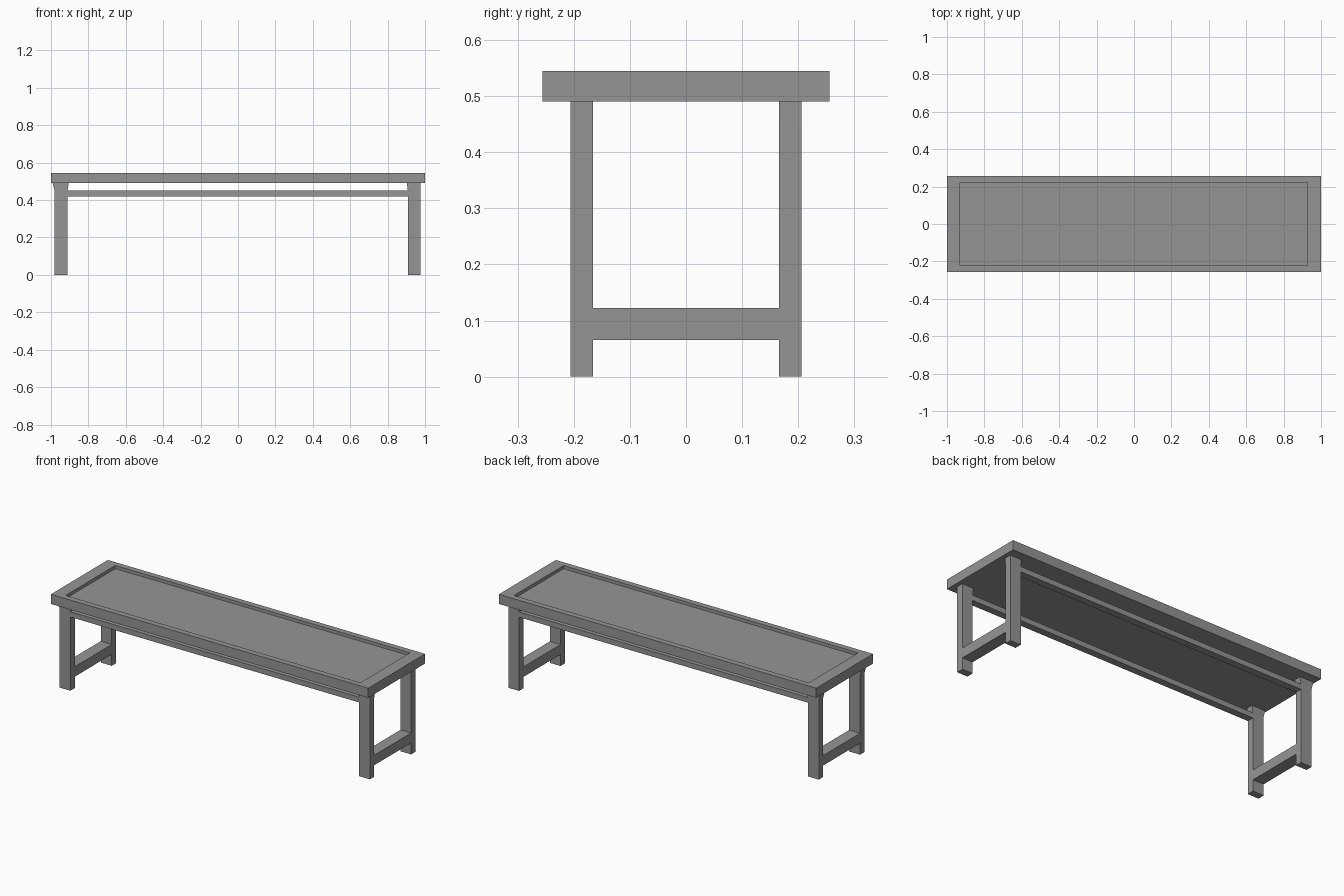
import bpy, bmesh

cube = bpy.data.objects.get("Cube")
if cube:
    bpy.data.objects.remove(cube, do_unlink=True)

grey = bpy.data.materials.new("plain_grey")
grey.use_nodes = True
grey.diffuse_color = (0.3, 0.3, 0.3, 1)
grey.node_tree.nodes["Principled BSDF"].inputs["Base Color"].default_value = (0.3, 0.3, 0.3, 1)


def finish(name, bm):
    bmesh.ops.recalc_face_normals(bm, faces=bm.faces)
    mesh = bpy.data.meshes.new(name)
    bm.to_mesh(mesh)
    bm.free()
    mesh.materials.append(grey)
    obj = bpy.data.objects.new(name, mesh)
    bpy.context.collection.objects.link(obj)
    return obj


def box(x, y, z):
    """Box from (low, high) ranges on each axis."""
    bm = bmesh.new()
    bmesh.ops.create_cube(bm, size=1)
    for v in bm.verts:
        v.co = [r[0] if c < 0 else r[1] for c, r in zip(v.co, (x, y, z))]
    return bm


def extruded_profile(name, points, y):
    """Outline in x and z, extruded across the y range."""
    bm = bmesh.new()
    face = bm.faces.new([bm.verts.new((px, y[0], pz)) for px, pz in points])
    result = bmesh.ops.extrude_face_region(bm, geom=[face])
    for v in result["geom"]:
        if isinstance(v, bmesh.types.BMVert):
            v.co.y = y[1]
    return finish(name, bm)


# Seat with a sunken panel inside a raised border
SEAT_BOTTOM, SEAT_TOP = 0.49, 0.545
bm = box((-1, 1), (-0.256, 0.256), (SEAT_BOTTOM, SEAT_TOP))
bm.normal_update()
top = max(bm.faces, key=lambda f: f.normal.z)
bmesh.ops.inset_region(bm, faces=[top], thickness=0.01)
for v in top.verts:
    v.co.x = 0.928 if v.co.x > 0 else -0.93
    v.co.y = 0.223 if v.co.y > 0 else -0.223
floor = bmesh.ops.extrude_face_region(bm, geom=[top])
bmesh.ops.delete(bm, geom=[top], context="FACES_ONLY")
for v in floor["geom"]:
    if isinstance(v, bmesh.types.BMVert):
        v.co.z -= 0.018
finish("seat", bm)

# Legs flare at the head, more strongly at the right end
LEG_IN, LEG_OUT = 0.166, 0.206
ends = {
    "left": ((0.908, 0.975), (0.903, 0.976)),
    "right": ((-0.981, -0.912), (-0.991, -0.905)),
}
sides = {"front": (-LEG_OUT, -LEG_IN), "back": (LEG_IN, LEG_OUT)}
for end, (shaft, head) in ends.items():
    outline = [(shaft[0], 0), (shaft[1], 0), (shaft[1], 0.45),
               (head[1], SEAT_BOTTOM), (head[0], SEAT_BOTTOM), (shaft[0], 0.45)]
    for side, y in sides.items():
        extruded_profile(f"{side}_{end}_leg", outline, y)
    # Low stretcher joining the two legs of this end
    finish(f"{end}_stretcher", box(shaft, (-LEG_IN, LEG_IN), (0.065, 0.122)))

# Long rails under the seat, between the legs
for side, y in sides.items():
    finish(f"{side}_rail", box((-0.912, 0.908), y, (0.42, 0.45)))
